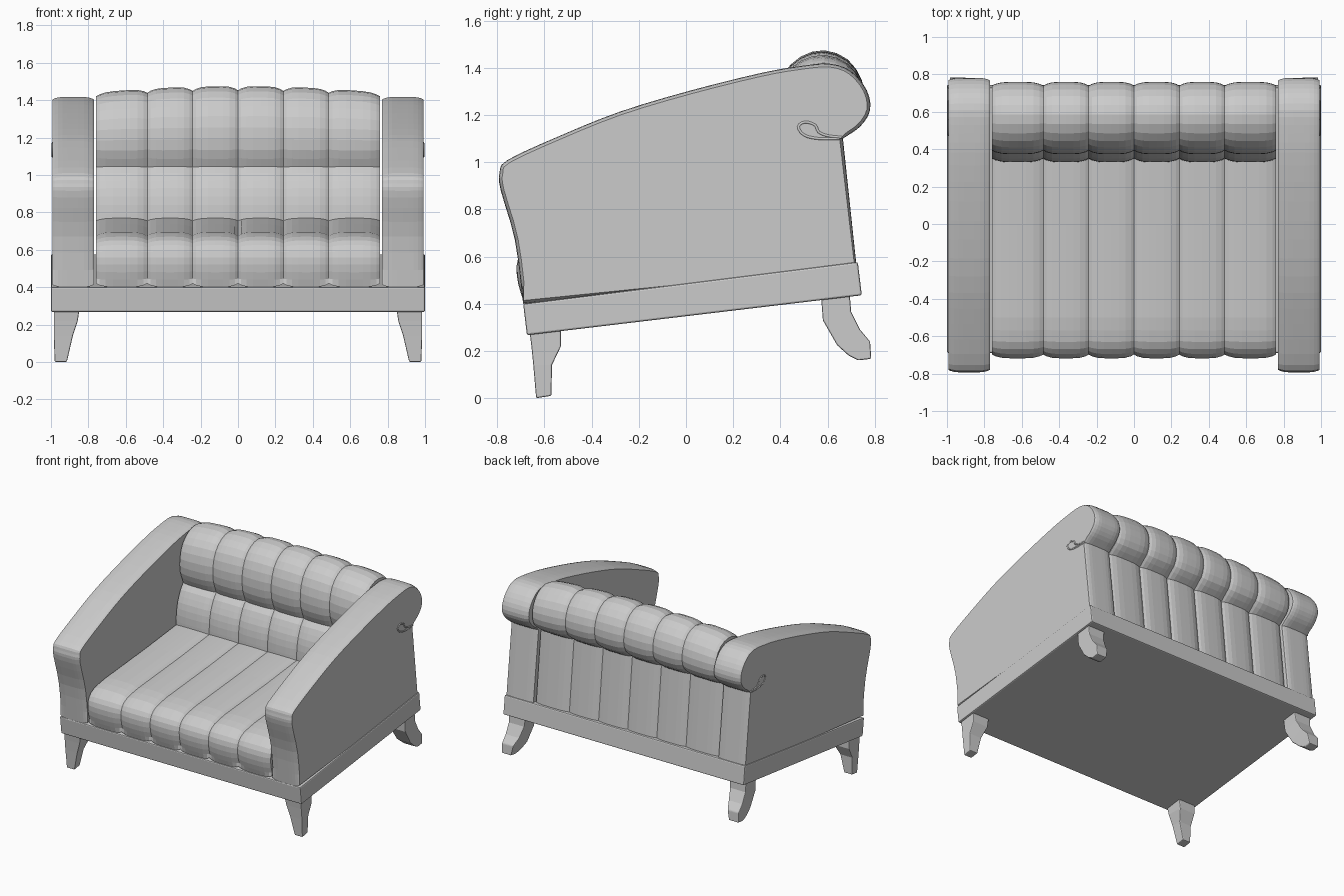
import bpy
import bmesh
from mathutils import Vector

if "Cube" in bpy.data.objects:
    bpy.data.objects.remove(bpy.data.objects["Cube"], do_unlink=True)

grey = bpy.data.materials.new("light grey upholstery")
grey.use_nodes = True
grey.diffuse_color = (0.6, 0.6, 0.6, 1)
grey.node_tree.nodes["Principled BSDF"].inputs["Base Color"].default_value = (0.6, 0.6, 0.6, 1)


def spline(pts, steps=3):
    """Smooth open chain through the points."""
    p = [Vector(q) for q in pts]
    p = [2 * p[0] - p[1]] + p + [2 * p[-1] - p[-2]]
    out = []
    for a, b, c, d in zip(p, p[1:], p[2:], p[3:]):
        for i in range(steps):
            t = i / steps
            out.append(0.5 * (2 * b + (c - a) * t + (2 * a - 5 * b + 4 * c - d) * t * t
                              + (3 * b - a - 3 * c + d) * t ** 3))
    return out + [p[-2]]


def add_object(name, bm, bevel=0):
    bmesh.ops.recalc_face_normals(bm, faces=bm.faces)
    mesh = bpy.data.meshes.new(name)
    bm.to_mesh(mesh)
    bm.free()
    mesh.materials.append(grey)
    obj = bpy.data.objects.new(name, mesh)
    bpy.context.collection.objects.link(obj)
    if bevel:
        mod = obj.modifiers.new("soft edges", 'BEVEL')
        mod.width = bevel
        mod.segments = 2
        mod.limit_method = 'ANGLE'
    return obj


def loft(name, rings, bevel=0):
    """Skin a row of closed rings and cap both ends."""
    bm = bmesh.new()
    rows = [[bm.verts.new(p) for p in ring] for ring in rings]
    n = len(rows[0])
    for a, b in zip(rows, rows[1:]):
        for i in range(n):
            j = (i + 1) % n
            bm.faces.new((a[i], a[j], b[j], b[i]))
    bm.faces.new(rows[0])
    bm.faces.new(rows[-1])
    return add_object(name, bm, bevel)


def shrink(profile, amount):
    """Move a closed side profile inwards along its normals."""
    n = len(profile)
    area = sum(profile[i - 1].cross(profile[i]) for i in range(n))
    sign = 1 if area > 0 else -1
    out = []
    for i in range(n):
        t = (profile[(i + 1) % n] - profile[i - 1]).normalized()
        out.append(profile[i] + Vector((-t.y, t.x)) * sign * amount)
    return out


def padded(name, profile, x0, x1, depth, power, steps=8, crown=0):
    """Sweep a side profile across x with pinched ends."""
    profile = [Vector(p) for p in profile]
    rings = []
    for k in range(steps + 1):
        u = 2 * k / steps - 1
        u = (1 - (1 - abs(u)) ** 1.4) * (1 if u > 0 else -1)
        x = (x0 + x1) / 2 + u * (x1 - x0) / 2
        ring = []
        for y, z in shrink(profile, depth * abs(u) ** power):
            lift = crown * (1 - (x / 0.76) ** 2) * max(0, (z - 1.1) / 0.34)
            ring.append((x, y, z + lift))
        rings.append(ring)
    return loft(name, rings)


# Sloping base frame
base = [(-0.674, 0.267), (0.745, 0.436), (0.728, 0.577), (-0.69, 0.4)]
loft("base_frame", [[(x, y, z) for y, z in base] for x in (-1, 1)], 0.008)

# Arms with a rolled back end
arm = spline([(-0.69, 0.4), (-0.725, 0.67), (-0.785, 0.88), (-0.79, 0.955), (-0.755, 1.01),
              (-0.534, 1.112), (-0.28, 1.214), (0.017, 1.303), (0.314, 1.377),
              (0.483, 1.407), (0.61, 1.417), (0.7, 1.385), (0.766, 1.305), (0.78, 1.22),
              (0.737, 1.15), (0.665, 1.1)])
arm += [Vector((0.722, 0.565)), Vector((0.0, 0.47))]
for side, s in (("left", 1), ("right", -1)):
    padded(side + "_arm", arm, s * 0.77, s * 0.993, 0.014, 5, steps=10)

    # Raised curl where the arm roll ends
    curl = bpy.data.curves.new(side + "_arm_curl", 'CURVE')
    curl.dimensions = '3D'
    curl.bevel_depth = 0.006
    curl.bevel_resolution = 1
    path = spline([(0.66, 1.105), (0.6, 1.112), (0.562, 1.128), (0.547, 1.157), (0.504, 1.17),
                   (0.476, 1.15), (0.5, 1.115), (0.56, 1.1), (0.65, 1.1)])
    line = curl.splines.new('POLY')
    line.points.add(len(path) - 1)
    for point, (y, z) in zip(line.points, path):
        point.co = (s * 0.991, y, z, 1)
    curl.materials.append(grey)
    bpy.context.collection.objects.link(bpy.data.objects.new(side + "_arm_curl", curl))

# Channelled seat and back cushions
seat = spline([(-0.685, 0.4), (-0.71, 0.48), (-0.718, 0.56), (-0.695, 0.625), (-0.63, 0.67),
               (-0.5, 0.695)], 2)
seat += [Vector(p) for p in ((0, 0.738), (0.36, 0.772), (0.36, 0.5))]

back = [Vector((0.36, 0.55)), Vector((0.71, 0.56))]
back += spline([(0.657, 1.1), (0.73, 1.15), (0.76, 1.23), (0.745, 1.325), (0.685, 1.405),
                (0.585, 1.44), (0.485, 1.415), (0.41, 1.345), (0.375, 1.24), (0.38, 1.13),
                (0.415, 1.045)], 2)
back += spline([(0.385, 1.01), (0.35, 0.93), (0.333, 0.84), (0.33, 0.74)], 2)

seams = [-0.76, -0.485, -0.242, 0, 0.242, 0.485, 0.76]
for i, (x0, x1) in enumerate(zip(seams, seams[1:]), 1):
    padded(f"seat_channel_{i}", seat, x0, x1, 0.02, 4)
    padded(f"back_channel_{i}", back, x0, x1, 0.02, 4, crown=0.035)

# Legs: each station is front y, z, rear y, z, inner x, outer x
front_leg = [(-0.665, 0.3, -0.53, 0.3, 0.845, 0.985), (-0.655, 0.22, -0.53, 0.22, 0.857, 0.985),
             (-0.647, 0.14, -0.568, 0.14, 0.883, 0.985), (-0.635, 0, -0.57, 0.01, 0.915, 0.98)]
rear_leg = [(0.57, 0.46, 0.692, 0.46, 0.845, 0.985), (0.58, 0.33, 0.7, 0.365, 0.855, 0.985),
            (0.64, 0.225, 0.738, 0.29, 0.87, 0.985), (0.69, 0.18, 0.78, 0.24, 0.89, 0.985),
            (0.73, 0.16, 0.785, 0.167, 0.905, 0.985)]
for part, stations in (("front", front_leg), ("rear", rear_leg)):
    for side, s in (("left", 1), ("right", -1)):
        rings = [[(s * xi, ya, za), (s * xo, ya, za), (s * xo, yb, zb), (s * xi, yb, zb)]
                 for ya, za, yb, zb, xi, xo in stations]
        loft(f"{part}_{side}_leg", rings, 0.006)
